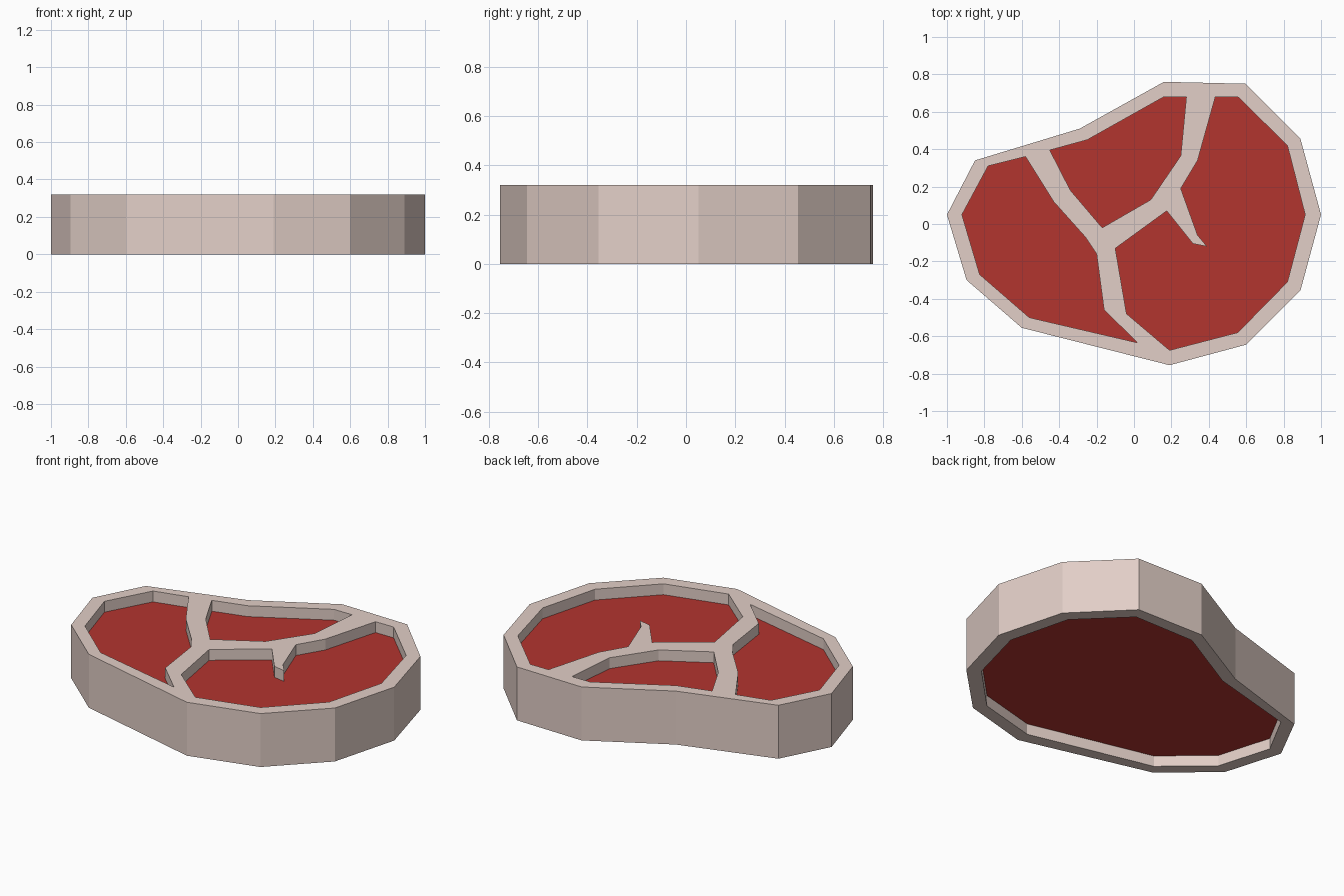
import bpy, bmesh

if "Cube" in bpy.data.objects:
    bpy.data.objects.remove(bpy.data.objects["Cube"])

HEIGHT, RECESS = 0.32, 0.065
MEAT_LOW, MEAT_HIGH = RECESS, HEIGHT - RECESS

# Outlines seen from above, all counter-clockwise
OUTER = [(.16, .76), (-.29, .51), (-.85, .34), (-1, .05), (-.895, -.3), (-.6, -.555),
         (.19, -.755), (.6, -.645), (.89, -.355), (1, .05), (.89, .455), (.595, .75)]
INNER = [(.16, .68), (-.25, .45), (-.78, .31), (-.92, .05), (-.825, -.27), (-.56, -.5),
         (.19, -.675), (.555, -.58), (.82, -.31), (.915, .05), (.82, .42), (.555, .68)]
POCKETS = [
    [(-.58, .36), (-.78, .31), (-.92, .05), (-.825, -.27), (-.56, -.5), (.02, -.635),
     (-.16, -.46), (-.2, -.16), (-.26, -.07), (-.43, .12)],
    [(-.45, .395), (-.34, .18), (-.17, -.02), (.09, .13), (.25, .365), (.28, .68),
     (.16, .68), (-.25, .45)],
    [(.435, .68), (.34, .34), (.25, .19), (.34, -.06), (.39, -.12), (.315, -.105),
     (.175, .07), (-.1, -.13), (-.04, -.48), (.19, -.675), (.555, -.58), (.82, -.31),
     (.915, .05), (.82, .42), (.555, .68)],
]


def ring(bm, outline, z):
    return [bm.verts.new((x, y, z)) for x, y in outline]


def wall(bm, low, high, inward=False):
    for i in range(len(low)):
        j = (i + 1) % len(low)
        quad = [low[i], low[j], high[j], high[i]]
        bm.faces.new(quad[::-1] if inward else quad)


def cap(bm, rings, up):
    """Fill the first ring, leaving the others as holes."""
    edges = [bm.edges.get((r[i - 1], r[i])) for r in rings for i in range(len(r))]
    made = bmesh.ops.triangle_fill(bm, use_beauty=True, edges=edges, normal=(0, 0, 1))
    for f in made["geom"]:
        if isinstance(f, bmesh.types.BMFace):
            f.normal_update()
            if (f.normal.z > 0) != up:
                f.normal_flip()


def finish(bm, name, color):
    mesh = bpy.data.meshes.new(name)
    bm.to_mesh(mesh)
    bm.free()
    mat = bpy.data.materials.new(name)
    mat.diffuse_color = (*color, 1)
    mat.use_nodes = True
    mat.node_tree.nodes["Principled BSDF"].inputs["Base Color"].default_value = mat.diffuse_color
    mesh.materials.append(mat)
    bpy.context.collection.objects.link(bpy.data.objects.new(name, mesh))


# Fat: outer wall, veined top rim and plain bottom rim
bm = bmesh.new()
low, high = ring(bm, OUTER, 0), ring(bm, OUTER, HEIGHT)
wall(bm, low, high)
tops = [high]
for pocket in POCKETS:
    floor, lip = ring(bm, pocket, MEAT_HIGH), ring(bm, pocket, HEIGHT)
    wall(bm, floor, lip, inward=True)
    tops.append(lip)
cap(bm, tops, up=True)
lip, roof = ring(bm, INNER, 0), ring(bm, INNER, MEAT_LOW)
wall(bm, lip, roof, inward=True)
cap(bm, [low, lip], up=False)
finish(bm, "fat_rim", (.76, .62, .57))

# Meat: slab sunk between the rims
bm = bmesh.new()
low, high = ring(bm, INNER, MEAT_LOW), ring(bm, INNER, MEAT_HIGH)
wall(bm, low, high)
cap(bm, [high], up=True)
cap(bm, [low], up=False)
finish(bm, "meat", (.45, .035, .028))
